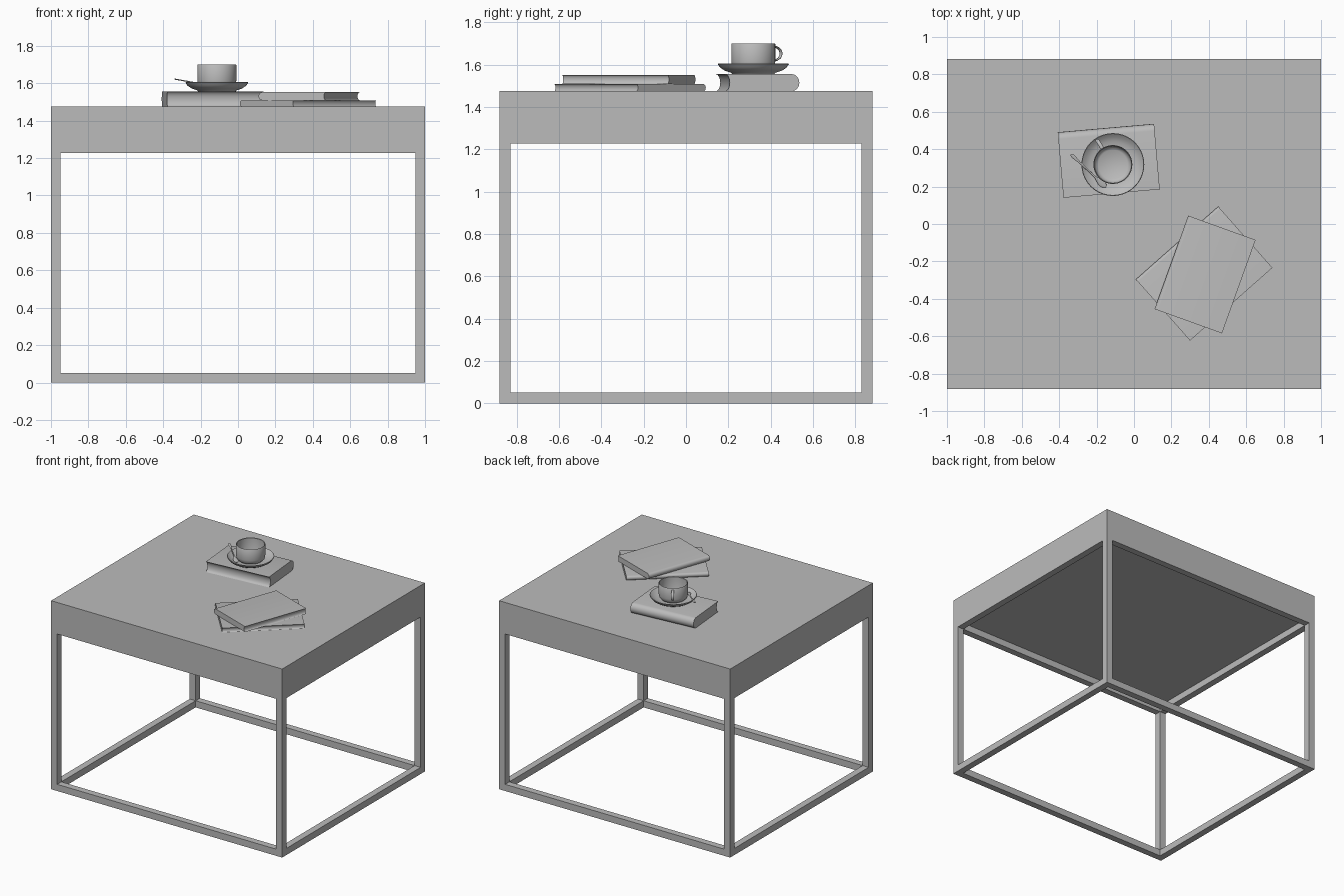
import bpy, bmesh, math
from mathutils import Vector, Matrix

cube = bpy.data.objects.get("Cube")
if cube:
    bpy.data.objects.remove(cube, do_unlink=True)

# Single plain grey
grey = bpy.data.materials.new("plain grey")
grey.use_nodes = True
colour = (0.5, 0.5, 0.5, 1)
grey.diffuse_color = colour
grey.node_tree.nodes["Principled BSDF"].inputs["Base Color"].default_value = colour


def finish(name, bm, smooth=None):
    """Turn a bmesh into a named, coloured object."""
    bmesh.ops.recalc_face_normals(bm, faces=bm.faces)
    mesh = bpy.data.meshes.new(name)
    bm.to_mesh(mesh)
    bm.free()
    mesh.materials.append(grey)
    obj = bpy.data.objects.new(name, mesh)
    bpy.context.collection.objects.link(obj)
    if smooth:
        bpy.ops.object.select_all(action="DESELECT")
        obj.select_set(True)
        bpy.context.view_layer.objects.active = obj
        bpy.ops.object.shade_smooth_by_angle(angle=math.radians(smooth))
    return obj


def box(name, low, high):
    low, high = Vector(low), Vector(high)
    bm = bmesh.new()
    bmesh.ops.create_cube(bm, size=1, matrix=Matrix.Translation((low + high) / 2)
                          @ Matrix.Diagonal((*(high - low), 1)))
    return finish(name, bm)


def book(name, centre, turn, length, depth, z0, z1):
    """Closed book: rounded spine on local +y, hollow fore edge on -y."""
    steps, bulge = 8, (z1 - z0) * 0.45
    half, mid, tall = depth / 2, (z0 + z1) / 2, (z1 - z0) / 2
    arc = [math.pi * (i / steps - 0.5) for i in range(steps + 1)]
    outline = [(half - bulge + bulge * math.cos(a), mid + tall * math.sin(a)) for a in arc]
    outline += [(-half + bulge * 0.6 * math.cos(a), mid - tall * math.sin(a)) for a in arc]
    bm = bmesh.new()
    face = bm.faces.new([bm.verts.new((-length / 2, y, z)) for y, z in outline])
    side = bmesh.ops.extrude_face_region(bm, geom=[face], use_keep_orig=True)["geom"]
    bmesh.ops.translate(bm, vec=(length, 0, 0),
                        verts=[v for v in side if isinstance(v, bmesh.types.BMVert)])
    bm.transform(Matrix.Translation((*centre, 0)) @ Matrix.Rotation(math.radians(turn), 4, "Z"))
    return finish(name, bm, 35)


def lathe(name, profile, centre, segments=40):
    bm = bmesh.new()
    verts = [bm.verts.new((r, 0, z)) for r, z in profile]
    edges = [bm.edges.new(pair) for pair in zip(verts, verts[1:])]
    bmesh.ops.spin(bm, geom=verts + edges, axis=(0, 0, 1), cent=(0, 0, 0),
                   steps=segments, angle=math.tau)
    bmesh.ops.remove_doubles(bm, verts=bm.verts, dist=0.0004)
    bmesh.ops.translate(bm, verts=bm.verts, vec=(*centre, 0))
    return finish(name, bm, 40)


def sweep(name, rings, sides=10):
    """Skin over elliptical rings: (centre, axis_a, axis_b)."""
    bm = bmesh.new()
    loops = []
    for c, a, b in rings:
        angles = [math.tau * k / sides for k in range(sides)]
        loops.append([bm.verts.new(c + a * math.cos(t) + b * math.sin(t)) for t in angles])
    for one, two in zip(loops, loops[1:]):
        for k in range(sides):
            n = (k + 1) % sides
            bm.faces.new((one[k], one[n], two[n], two[k]))
    bm.faces.new(loops[0])
    bm.faces.new(loops[-1])
    return finish(name, bm, 50)


# Table top and open box frame
X, Y, BAR, FRAME, TOP = 1.0, 0.882, 0.052, 1.28, 1.475
box("table_top", (-X, -Y, FRAME), (X, Y, TOP))
for sx, side in ((-1, "right"), (1, "left")):
    x0, x1 = sorted((sx * X, sx * (X - BAR)))
    for sy, end in ((-1, "front"), (1, "back")):
        y0, y1 = sorted((sy * Y, sy * (Y - BAR)))
        box(f"{end}_{side}_leg", (x0, y0, 0), (x1, y1, FRAME))
for z, level in ((0, "lower"), (FRAME - BAR, "upper")):
    for s, side, end in ((-1, "right", "front"), (1, "left", "back")):
        x0, x1 = sorted((s * X, s * (X - BAR)))
        y0, y1 = sorted((s * Y, s * (Y - BAR)))
        box(f"{level}_{side}_rail", (x0, BAR - Y, z), (x1, Y - BAR, z + BAR))
        box(f"{level}_{end}_rail", (BAR - X, y0, z), (X - BAR, y1, z + BAR))

# Books
book("thick_book", (-0.135, 0.338), 5, 0.517, 0.352, TOP, 1.556)
book("lower_thin_book", (0.375, -0.265), 41.5, 0.588, 0.437, TOP, 1.509)
book("upper_thin_book", (0.38, -0.27), 70.2, 0.531, 0.383, 1.509, 1.552)

# Saucer and cup
CUP = Vector((-0.113, 0.318, 0))
lathe("saucer", [(0, 1.562), (0.08, 1.562), (0.085, 1.556), (0.1, 1.556), (0.105, 1.562),
                 (0.135, 1.572), (0.156, 1.586), (0.168, 1.603), (0.165, 1.606),
                 (0.148, 1.591), (0.125, 1.58), (0.095, 1.574), (0, 1.572)], CUP.xy)
lathe("cup", [(0, 1.574), (0.07, 1.574), (0.088, 1.58), (0.1, 1.594), (0.104, 1.615),
              (0.104, 1.698), (0.102, 1.701), (0.098, 1.698), (0.098, 1.615),
              (0.092, 1.597), (0.078, 1.588), (0, 1.586)], CUP.xy)

# Cup handle: a flattened loop leaning out from the wall
out = Vector((math.cos(math.radians(123)), math.sin(math.radians(123)), 0))
across, up = Vector((-out.y, out.x, 0)), Vector((0, 0, 1))
rings = []
for i in range(15):
    t = math.pi * (0.5 - i / 14)
    ray = out * math.cos(t) + up * math.sin(t)
    centre = CUP + out * (0.1 + 0.056 * math.cos(t) ** 0.7 if i % 14 else 0.1)
    centre += up * (1.653 + 0.033 * math.sin(t))
    rings.append((centre, across * 0.01, ray * 0.005))
sweep("cup_handle", rings)

# Spoon resting on the saucer rim
tip, bowl = Vector((-0.337, 0.372, 1.622)), Vector((-0.15, 0.198, 1.589))
run = (bowl - tip).normalized()
wide = run.cross(up).normalized()
thick = wide.cross(run)
widths = [(0, 0.004), (0.03, 0.009), (0.1, 0.009), (0.25, 0.005), (0.5, 0.004), (0.7, 0.005),
          (0.76, 0.011), (0.84, 0.018), (0.92, 0.018), (0.97, 0.012), (1, 0.004)]
sweep("spoon", [(tip.lerp(bowl, f), wide * w, thick * 0.003) for f, w in widths])
